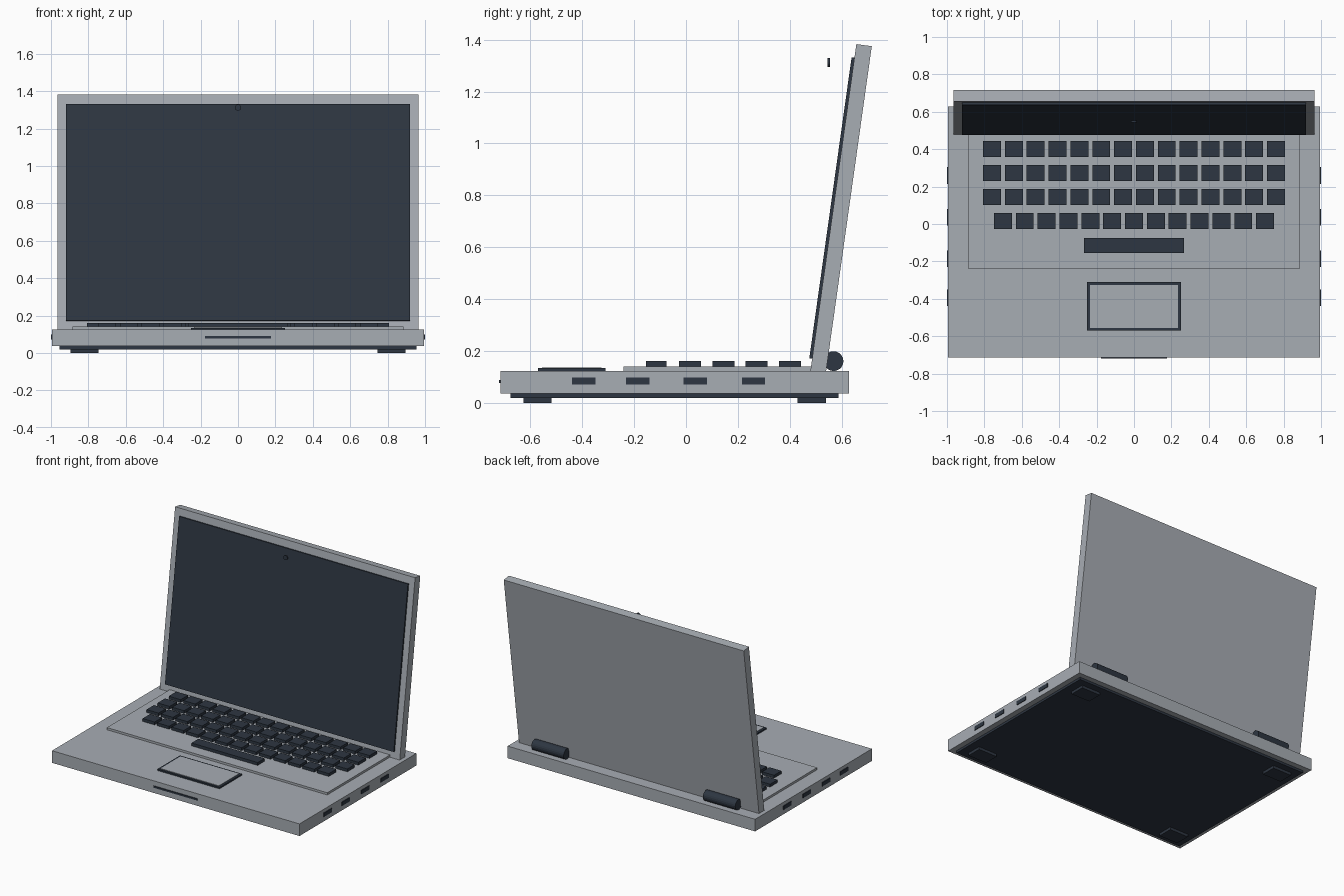
import bpy
import math
from mathutils import Matrix

if "Cube" in bpy.data.objects:
    bpy.data.objects.remove(bpy.data.objects["Cube"])


def material(name, rgb):
    m = bpy.data.materials.new(name)
    m.diffuse_color = (*rgb, 1.0)
    m.use_nodes = True
    m.node_tree.nodes["Principled BSDF"].inputs["Base Color"].default_value = m.diffuse_color
    return m


GREY = material("aluminium_grey", (0.39, 0.418, 0.456))
DARK = material("dark_slate", (0.027, 0.037, 0.054))

LEAN = math.radians(8)
LID_FRAME = Matrix.Translation((0, 0.479, 0.125)) @ Matrix.Rotation(-LEAN, 4, 'X')


def mesh_object(name, verts, faces, mat):
    me = bpy.data.meshes.new(name)
    me.from_pydata(verts, [], faces)
    me.materials.append(mat)
    ob = bpy.data.objects.new(name, me)
    bpy.context.collection.objects.link(ob)
    return ob


def box(name, x, y, z, mat, frame=None):
    """Box from (min, max) ranges, optionally placed in a tilted frame."""
    verts = [(a, b, c) for a in x for b in y for c in z]
    faces = [(0, 1, 3, 2), (4, 6, 7, 5), (0, 4, 5, 1),
             (2, 3, 7, 6), (0, 2, 6, 4), (1, 5, 7, 3)]
    ob = mesh_object(name, verts, faces, mat)
    if frame:
        ob.matrix_world = frame
    return ob


def cylinder(name, centre, radius, length, rotation, sides, mat):
    bpy.ops.mesh.primitive_cylinder_add(vertices=sides, radius=radius, depth=length,
                                        location=centre, rotation=rotation)
    ob = bpy.context.object
    ob.name = name
    ob.data.materials.append(mat)
    return ob


# base body, underside plate and front opening lip
box("base_body", (-0.995, 0.995), (-0.715, 0.627), (0.037, 0.125), GREY)
box("bottom_plate", (-0.955, 0.955), (-0.675, 0.587), (0.02, 0.04), DARK)
box("front_lip", (-0.176, 0.176), (-0.72, -0.70), (0.077, 0.09), DARK)

# feet, side ports and hinges, mirrored left and right
for side, s in (("left", -1), ("right", 1)):
    for end, y in (("front", -0.571), ("back", 0.484)):
        box(f"foot_{end}_{side}", sorted((s * 0.745, s * 0.895)),
            (y - 0.054, y + 0.054), (0, 0.022), DARK)
    for i, y in enumerate((-0.394, -0.186, 0.036, 0.26)):
        box(f"port_{side}_{i + 1}", sorted((s * 0.975, s * 1.0)),
            (y - 0.045, y + 0.045), (0.072, 0.1), DARK)
    cylinder(f"hinge_{side}", (s * 0.69, 0.568, 0.162), 0.038, 0.26,
             (0, math.pi / 2, 0), 20, DARK)

# raised keyboard deck
box("keyboard_deck", (-0.886, 0.886), (-0.24, 0.5), (0.115, 0.141), GREY)

# keys: three rows of fourteen, one of thirteen, and a space bar
PITCH = 0.1168
for r, (y, count) in enumerate(((0.40, 14), (0.272, 14), (0.145, 14), (0.016, 13))):
    for k in range(count):
        x = (k - (count - 1) / 2) * PITCH
        box(f"key_{r + 1}_{k + 1}", (x - 0.048, x + 0.048),
            (y - 0.0425, y + 0.0425), (0.138, 0.162), DARK)
box("space_bar", (-0.266, 0.266), (-0.154, -0.075), (0.138, 0.162), DARK)

# trackpad with dark border
box("trackpad_border", (-0.25, 0.25), (-0.57, -0.31), (0.12, 0.135), DARK)
box("trackpad", (-0.235, 0.235), (-0.555, -0.325), (0.13, 0.138), GREY)

# leaning lid with screen plate
box("lid", (-0.965, 0.965), (0, 0.06), (0, 1.27), GREY, LID_FRAME)
box("screen", (-0.92, 0.92), (-0.011, 0.004), (0.047, 1.217), DARK, LID_FRAME)

# small camera disc standing in front of the screen
cylinder("camera", (0, 0.549, 1.312), 0.017, 0.01, (math.pi / 2, 0, 0), 16, DARK)
